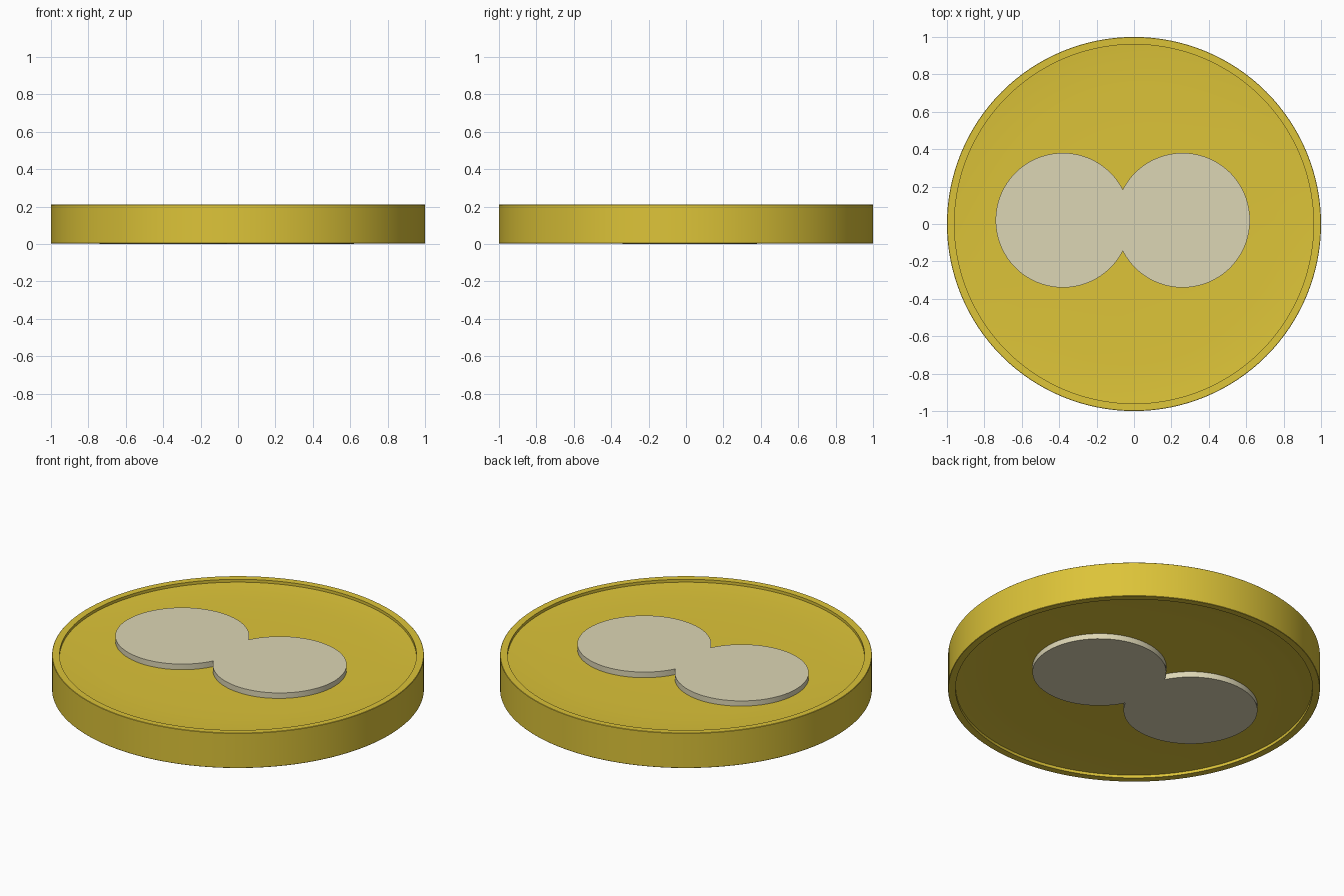
import bpy, bmesh, math

if "Cube" in bpy.data.objects:
    bpy.data.objects.remove(bpy.data.objects["Cube"])

THICK = 0.212


def material(name, rgb):
    m = bpy.data.materials.new(name)
    m.diffuse_color = (*rgb, 1)
    m.use_nodes = True
    m.node_tree.nodes["Principled BSDF"].inputs["Base Color"].default_value = m.diffuse_color
    return m


def finish(bm, name, mat):
    bmesh.ops.recalc_face_normals(bm, faces=bm.faces)
    mesh = bpy.data.meshes.new(name)
    bm.to_mesh(mesh)
    bm.free()
    ob = bpy.data.objects.new(name, mesh)
    bpy.context.collection.objects.link(ob)
    mesh.materials.append(mat)
    bpy.ops.object.select_all(action='DESELECT')
    ob.select_set(True)
    bpy.context.view_layer.objects.active = ob
    bpy.ops.object.shade_smooth_by_angle(angle=math.radians(30))
    return ob


# Coin body: half profile with raised rim and shallow dished face, mirrored and spun
half = [(0, 0.034), (0.5, 0.033), (0.75, 0.030), (0.88, 0.026), (0.96, 0.020),
        (0.96, 0.003), (0.998, 0.002), (1.0, 0.004)]
profile = half + [(r, THICK - z) for r, z in reversed(half)]
bm = bmesh.new()
verts = [bm.verts.new((r, 0, z)) for r, z in profile]
edges = [bm.edges.new(pair) for pair in zip(verts, verts[1:])]
bmesh.ops.spin(bm, geom=verts + edges, cent=(0, 0, 0), axis=(0, 0, 1),
               angle=math.tau, steps=128, use_duplicate=False)
bmesh.ops.remove_doubles(bm, verts=bm.verts, dist=1e-5)
finish(bm, "coin_body", material("gold", (0.72, 0.55, 0.04)))

# Emblem: outline of two overlapping discs, running through to both faces
R, LEFT, RIGHT, CY = 0.36, -0.38, 0.26, 0.02
gap = math.acos((RIGHT - LEFT) / 2 / R)
N = 64
outline = []
for cx, start in ((RIGHT, math.pi), (LEFT, 0)):
    for i in range(N):
        a = start + gap + (math.tau - 2 * gap) * i / N
        outline.append((cx + R * math.cos(a), CY + R * math.sin(a), 0))
bm = bmesh.new()
face = bm.faces.new([bm.verts.new(p) for p in outline])
ext = bmesh.ops.extrude_face_region(bm, geom=[face])
bmesh.ops.translate(bm, vec=(0, 0, THICK),
                    verts=[g for g in ext["geom"] if isinstance(g, bmesh.types.BMVert)])
finish(bm, "double_disc_emblem", material("pale_gold", (0.72, 0.67, 0.46)))
